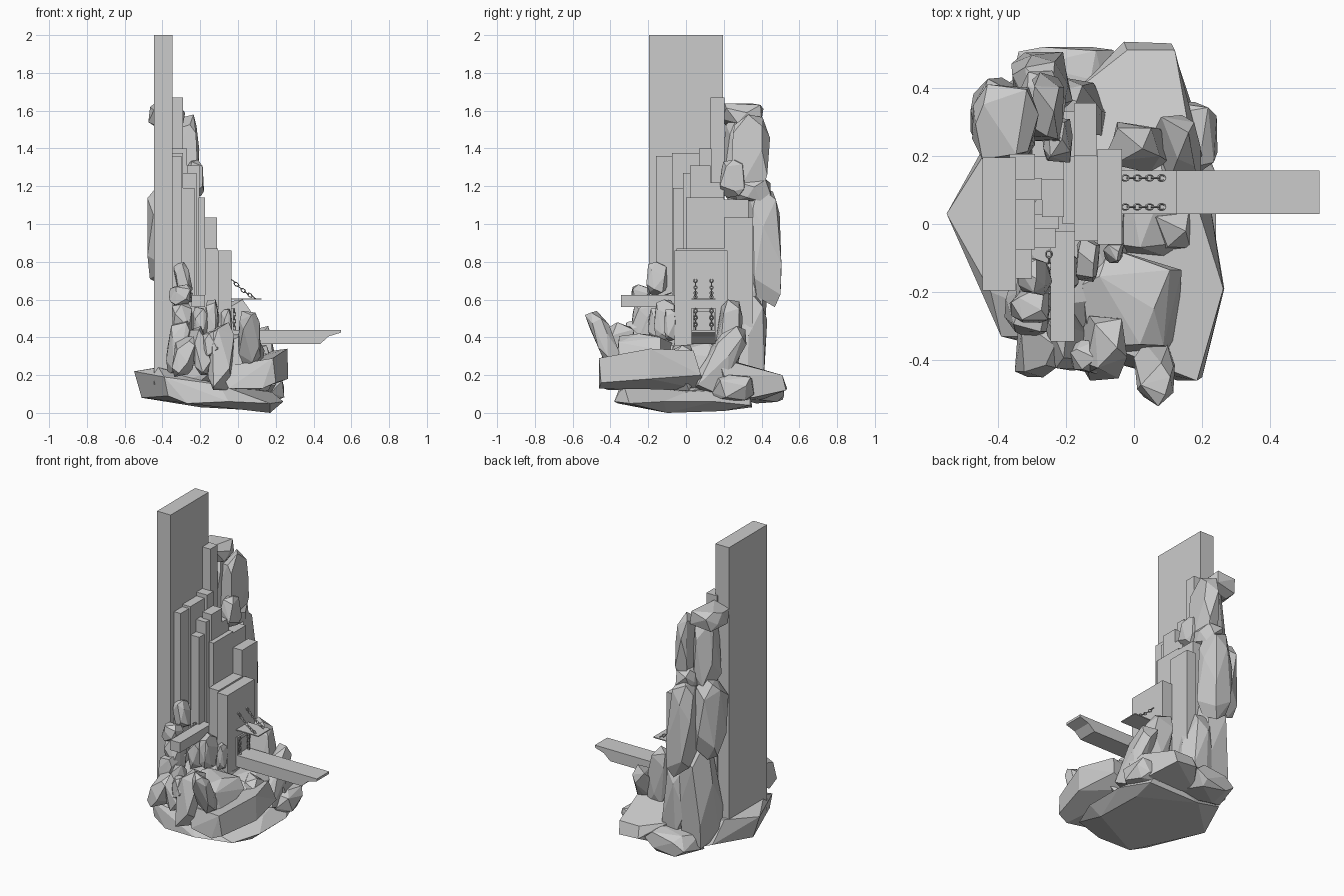
import bpy, bmesh, math, random
from mathutils import Vector

random.seed(7)

old = bpy.data.objects.get("Cube")
if old:
    bpy.data.objects.remove(old, do_unlink=True)

stone = bpy.data.materials.new("stone grey")
stone.use_nodes = True
GREY = (0.6, 0.6, 0.6, 1)
stone.diffuse_color = GREY
stone.node_tree.nodes["Principled BSDF"].inputs["Base Color"].default_value = GREY


def finish(name, bm):
    bmesh.ops.recalc_face_normals(bm, faces=bm.faces[:])
    mesh = bpy.data.meshes.new(name)
    bm.to_mesh(mesh)
    bm.free()
    mesh.materials.append(stone)
    ob = bpy.data.objects.new(name, mesh)
    bpy.context.collection.objects.link(ob)


def box(name, x, y, z):
    bm = bmesh.new()
    bmesh.ops.create_cube(bm, size=1)
    for v in bm.verts:
        v.co = [a + (b - a) * (c + 0.5) for (a, b), c in zip((x, y, z), v.co)]
    finish(name, bm)


def hull(name, points):
    bm = bmesh.new()
    verts = [bm.verts.new(p) for p in points]
    out = bmesh.ops.convex_hull(bm, input=verts)
    loose = {g for g in out["geom_interior"] + out["geom_unused"]
             if isinstance(g, bmesh.types.BMVert)}
    bmesh.ops.delete(bm, geom=list(loose), context="VERTS")
    bmesh.ops.dissolve_limit(bm, angle_limit=math.radians(10),
                             verts=bm.verts[:], edges=bm.edges[:])
    finish(name, bm)


def rock(name, x, y, z, lean=(0, 0), count=18):
    """Chiselled boulder filling the given extents, sheared by lean."""
    pts = []
    for i in range(count):
        h = 1 - 2 * (i + 0.5) / count
        a = i * 2.4 + random.uniform(-0.4, 0.4)
        r = math.sqrt(1 - h * h)
        p = Vector((r * math.cos(a), r * math.sin(a), h))
        p = Vector([math.copysign(abs(c) ** 0.62, c) for c in p])
        p *= random.uniform(0.9, 1.06)
        pts.append(Vector((p.x + lean[0] * p.z, p.y + lean[1] * p.z, p.z)))
    for k, (a, b) in enumerate((x, y, z)):
        lo, hi = min(p[k] for p in pts), max(p[k] for p in pts)
        for p in pts:
            p[k] = a + (b - a) * (p[k] - lo) / (hi - lo)
    hull(name, pts)


def chain(name, a, b, links, sag=0.0):
    """Row of alternating oval links from a to b."""
    a, b = Vector(a), Vector(b)
    step = (b - a).length / links
    turn = (b - a).to_track_quat("X", "Z")
    bm = bmesh.new()
    for n in range(links):
        t = (n + 0.5) / links
        mid = a.lerp(b, t) - Vector((0, 0, sag * 4 * t * (1 - t)))
        ring = []
        for i in range(10):
            u = math.tau * i / 10
            row = []
            for j in range(4):
                w = math.tau * j / 4
                r = 1 + 0.28 * math.cos(w)
                p = Vector((r * math.cos(u) * step * 0.62, r * math.sin(u) * 0.0085,
                            0.0028 * math.sin(w)))
                if n % 2:
                    p.y, p.z = -p.z, p.y
                row.append(bm.verts.new(mid + turn @ p))
            ring.append(row)
        for i in range(10):
            for j in range(4):
                k, m = (i + 1) % 10, (j + 1) % 4
                bm.faces.new((ring[i][j], ring[k][j], ring[k][m], ring[i][m]))
    finish(name, bm)


# Tall slab and stepped wall columns
box("tall_slab", (-0.445, -0.347), (-0.195, 0.195), (0.15, 2.0))
columns = {
    "front_column": ((-0.35, -0.30), (-0.16, -0.07), 1.36),
    "broad_column": ((-0.35, -0.29), (-0.075, 0.08), 1.375),
    "inner_column": ((-0.35, -0.27), (0.07, 0.135), 1.4),
    "spire_column": ((-0.365, -0.29), (0.13, 0.205), 1.67),
    "low_step_column": ((-0.30, -0.23), (-0.07, -0.01), 1.19),
    "mid_step_column": ((-0.30, -0.22), (-0.015, 0.03), 1.27),
    "high_step_column": ((-0.27, -0.205), (0.02, 0.13), 1.31),
    "rear_step_column": ((-0.30, -0.205), (0.13, 0.2), 1.22),
    "middle_wall": ((-0.21, -0.175), (0.0, 0.2), 1.14),
    "rear_wall": ((-0.30, -0.175), (0.19, 0.33), 1.13),
    "outer_wall": ((-0.175, -0.11), (0.2, 0.355), 1.035),
    "lower_wall": ((-0.175, -0.105), (-0.05, 0.2), 0.87),
    "gate_wall": ((-0.107, -0.035), (-0.06, 0.22), 0.86),
}
for name, (x, y, top) in columns.items():
    box(name, x, y, (0.2, top))
box("front_beam", (-0.245, -0.175), (-0.345, -0.02), (0.56, 0.625))

# Gate: bridge with a stepped end, awning, frame and chains
bm = bmesh.new()
side = [(-0.05, 0.44), (0.545, 0.44), (0.545, 0.425), (0.48, 0.405),
        (0.435, 0.365), (-0.05, 0.365)]
face = bm.faces.new([bm.verts.new((x, 0.03, z)) for x, z in side])
ext = bmesh.ops.extrude_face_region(bm, geom=[face], use_keep_orig=True)
bmesh.ops.translate(bm, vec=(0, 0.127, 0),
                    verts=[g for g in ext["geom"] if isinstance(g, bmesh.types.BMVert)])
finish("bridge", bm)
box("gate_awning", (-0.04, 0.125), (0.03, 0.157), (0.6, 0.606))
box("gate_lintel", (-0.04, -0.025), (0.03, 0.157), (0.535, 0.555))
for y in (0.03, 0.147):
    box("gate_post", (-0.04, -0.025), (y, y + 0.01), (0.43, 0.54))
for y in (0.05, 0.135):
    chain("awning_chain", (-0.035, y, 0.71), (0.09, y, 0.61), 7, 0.012)
    chain("gate_chain", (-0.02, y, 0.55), (-0.02, y, 0.44), 6)
chain("beam_chain", (-0.25, -0.2, 0.6), (-0.25, -0.08, 0.64), 7, 0.02)

# Base stone
hull("base_stone", [
    (-0.55, 0.03, 0.22), (-0.51, 0.04, 0.08), (-0.43, 0.22, 0.24), (-0.42, -0.2, 0.24),
    (-0.39, -0.33, 0.19), (-0.37, -0.33, 0.09), (-0.27, -0.36, 0.05), (-0.05, -0.38, 0.06),
    (0.17, -0.3, 0.05), (0.24, -0.12, 0.06), (0.24, 0.15, 0.06), (0.16, 0.34, 0.04),
    (-0.2, 0.35, 0.03), (-0.4, 0.3, 0.1), (-0.1, -0.25, 0.01), (0.17, -0.1, 0.0),
    (0.15, 0.2, 0.01), (-0.1, 0.2, 0.01), (0.18, 0.0, 0.11), (0.1, 0.34, 0.13),
    (-0.1, -0.33, 0.15)])

# Low boulders around the foot
hull("wide_boulder", [
    (0.265, -0.19, 0.18), (0.262, -0.19, 0.34), (0.185, -0.46, 0.29), (0.13, -0.46, 0.13),
    (0.2, -0.45, 0.16), (0.19, 0.04, 0.33), (0.22, 0.08, 0.2), (0.1, 0.1, 0.12),
    (-0.1, -0.35, 0.24), (-0.05, -0.41, 0.13), (-0.08, 0.05, 0.24)])
hull("rear_boulder", [
    (-0.03, 0.535, 0.13), (-0.02, 0.51, 0.2), (0.11, 0.53, 0.12), (0.12, 0.51, 0.2),
    (0.17, 0.35, 0.08), (0.2, 0.2, 0.2), (0.18, 0.17, 0.29), (-0.13, 0.16, 0.3),
    (-0.16, 0.4, 0.22), (-0.12, 0.4, 0.07), (0.1, 0.2, 0.06), (-0.1, 0.2, 0.08)])
rock("middle_boulder", (-0.16, 0.14), (-0.38, -0.07), (0.2, 0.42), (0, 0.1))
rock("core_boulder", (-0.37, -0.02), (-0.33, 0.2), (0.1, 0.4), count=28)
rock("gate_boulder", (-0.1, 0.16), (-0.1, 0.25), (0.1, 0.37), count=24)
rock("horn_rock", (0.0, 0.12), (-0.535, -0.34), (0.25, 0.54), (0, -1.1))
rock("front_shard", (-0.16, -0.02), (-0.46, -0.27), (0.12, 0.48), (0.15, 0.2))
rock("front_pebble", (-0.19, -0.09), (-0.44, -0.34), (0.29, 0.44))
rock("corner_rock", (-0.35, -0.22), (-0.45, -0.28), (0.19, 0.41), (0.3, 0.2))
rock("corner_shard", (-0.26, -0.13), (-0.43, -0.24), (0.2, 0.46), (-0.5, 0.3))
rock("left_rock", (-0.38, -0.24), (-0.34, -0.15), (0.2, 0.5), (0.4, 0))
rock("side_rock", (0.04, 0.185), (-0.08, 0.05), (0.1, 0.36))
rock("gate_shard", (0.06, 0.2), (0.04, 0.32), (0.1, 0.46), (-0.1, 1.1))
rock("gate_tooth", (-0.08, 0.11), (0.15, 0.3), (0.2, 0.6), (-0.4, 0.2))
rock("rear_side_rock", (0.05, 0.245), (0.14, 0.36), (0.06, 0.2))
rock("rear_flat_rock", (-0.37, -0.06), (0.28, 0.52), (0.05, 0.2))

# Small stones around the beam
rock("beam_stone", (-0.365, -0.25), (-0.29, -0.19), (0.57, 0.68))
rock("beam_top_stone", (-0.34, -0.24), (-0.21, -0.1), (0.62, 0.8), (-0.4, 0))
rock("beam_under_stone", (-0.35, -0.24), (-0.29, -0.12), (0.38, 0.59))
rock("wall_stone", (-0.24, -0.16), (-0.2, -0.08), (0.38, 0.56))
rock("wall_shard", (-0.17, -0.1), (-0.17, -0.04), (0.37, 0.6))
rock("step_stone", (-0.09, -0.03), (-0.115, -0.05), (0.38, 0.55))

# Tall stacked rocks behind the wall
rock("lower_back_rock", (-0.42, -0.2), (0.19, 0.43), (0.08, 0.78), (0.1, 0.1), 22)
rock("lower_back_shard", (-0.29, -0.08), (0.26, 0.43), (0.1, 0.62), (-0.3, 0))
rock("middle_back_rock", (-0.48, -0.32), (0.19, 0.43), (0.68, 1.19), count=20)
rock("middle_back_shard", (-0.36, -0.18), (0.31, 0.505), (0.56, 1.2), (-0.1, -0.1), 20)
rock("upper_back_rock", (-0.31, -0.205), (0.24, 0.445), (1.15, 1.58), (-0.1, 0))
rock("upper_back_shard", (-0.42, -0.29), (0.2, 0.38), (1.1, 1.58))
rock("ledge_stone", (-0.27, -0.18), (0.18, 0.31), (1.14, 1.34), (-0.2, 0.1))
rock("ledge_pebble", (-0.34, -0.2), (0.26, 0.45), (1.12, 1.25))
rock("cap_rock", (-0.475, -0.28), (0.19, 0.41), (1.51, 1.64))
